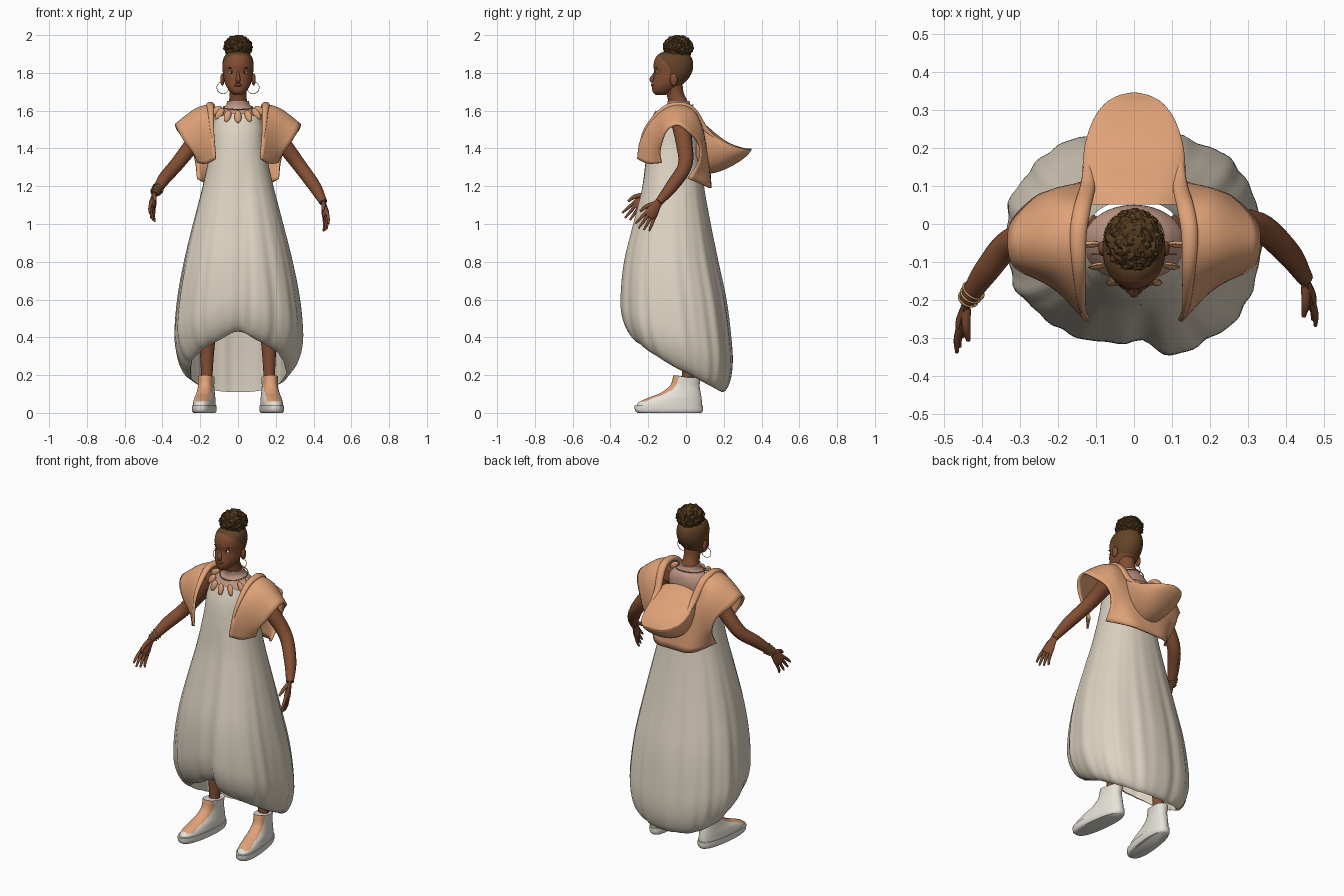
import bpy, bmesh, math
from math import sin, cos, pi, exp, sqrt
from mathutils import Vector, noise

if "Cube" in bpy.data.objects:
    bpy.data.objects.remove(bpy.data.objects["Cube"])


def material(name, r, g, b):
    m = bpy.data.materials.new(name)
    m.use_nodes = True
    m.diffuse_color = (r, g, b, 1)
    m.node_tree.nodes["Principled BSDF"].inputs["Base Color"].default_value = (r, g, b, 1)
    return m


skin = material("brown skin", .225, .076, .033)
cropped = material("cropped hair", .125, .056, .02)
curls = material("dark curls", .09, .043, .014)
cream = material("cream cloth", .72, .65, .535)
peach = material("peach cloth", .74, .36, .185)
white = material("white leather", .8, .77, .7)
gold = material("gold", .5, .28, .12)
sheer = material("sheer pink", .52, .31, .235)
lip = material("lip", .16, .04, .028)
dark = material("dark eye", .015, .01, .008)


def smooth_path(pts, n):
    """Catmull-Rom through tuples of any size."""
    P = [Vector(p) for p in pts]
    P = [2 * P[0] - P[1]] + P + [2 * P[-1] - P[-2]]
    out = []
    for i in range(1, len(P) - 2):
        a, b, c, d = P[i - 1:i + 3]
        for k in range(n):
            t = k / n
            out.append(b + (c - a) * (t / 2) + (2 * a - 5 * b + 4 * c - d) * (t * t / 2)
                       + (3 * b - a - 3 * c + d) * (t ** 3 / 2))
    return out + [P[-2]]


def finish(name, bm, mats, rule=None, mirror=False, thick=0, angle=50):
    bmesh.ops.recalc_face_normals(bm, faces=bm.faces)
    if rule:
        for f in bm.faces:
            f.material_index = int(rule(f.calc_center_median()))
    me = bpy.data.meshes.new(name)
    bm.to_mesh(me)
    bm.free()
    for m in mats:
        me.materials.append(m)
    me.shade_smooth()
    me.set_sharp_from_angle(angle=math.radians(angle))
    ob = bpy.data.objects.new(name, me)
    bpy.context.collection.objects.link(ob)
    if mirror:
        ob.modifiers.new("Mirror", 'MIRROR')
    if thick:
        sol = ob.modifiers.new("Solidify", 'SOLIDIFY')
        sol.thickness, sol.offset = thick, 0
    return ob


def surface(name, rings, mats, closed=True, caps=True, **kw):
    bm = bmesh.new()
    grid = [[bm.verts.new(p) for p in r] for r in rings]
    n = len(grid[0])
    for a, b in zip(grid, grid[1:]):
        for i in range(n if closed else n - 1):
            j = (i + 1) % n
            bm.faces.new((a[i], a[j], b[j], b[i]))
    if closed and caps:
        bm.faces.new(grid[0])
        bm.faces.new(grid[-1])
    return finish(name, bm, mats, **kw)


def patch(name, rows, mat, **kw):
    cols = [smooth_path(c, 5) for c in zip(*[smooth_path(r, 5) for r in rows])]
    rings = [[(max(0, p.x), p.y, p.z) for p in r] for r in zip(*cols)]
    return surface(name, rings, [mat], closed=False, **kw)


def tube(name, pts, mat, ref=(0, 1, 0), flat=1, seg=14, n=5, **kw):
    path = smooth_path(pts, n)
    rings = []
    for i, p in enumerate(path):
        t = (path[min(i + 1, len(path) - 1)] - path[max(i - 1, 0)]).to_3d().normalized()
        u = Vector(ref)
        u = (u - t * u.dot(t)).normalized()
        v = t.cross(u) * flat
        rings.append([p.to_3d() + (u * cos(2 * pi * k / seg) + v * sin(2 * pi * k / seg)) * p[3]
                      for k in range(seg)])
    return surface(name, rings, [mat], **kw)


def blob(name, loc, size, mat, rot=(0, 0, 0), **kw):
    bm = bmesh.new()
    bmesh.ops.create_uvsphere(bm, u_segments=20, v_segments=12, radius=1)
    bmesh.ops.scale(bm, vec=size, verts=bm.verts)
    if kw.get("mirror"):
        bmesh.ops.translate(bm, vec=loc, verts=bm.verts)
        loc = (0, 0, 0)
    ob = finish(name, bm, [mat], **kw)
    ob.location, ob.rotation_euler = loc, rot
    return ob


def hoop(name, loc, radius, minor, mat, axis=(0, 0, 1)):
    rot = Vector(axis).to_track_quat('Z', 'Y').to_euler()
    bpy.ops.mesh.primitive_torus_add(location=loc, rotation=rot, major_radius=radius,
                                     minor_radius=minor, major_segments=32, minor_segments=8)
    ob = bpy.context.object
    ob.name = name
    ob.data.materials.append(mat)
    ob.data.shade_smooth()


def oval(a, half, front, back, power=1.0):
    c, s = cos(a), sin(a)
    return (half * math.copysign(abs(c) ** power, c),
            (front + back) / 2 + (back - front) / 2 * math.copysign(abs(s) ** power, s))


def stack(name, sections, mats, seg=48, power=1.0, move=lambda p: p, n=6, **kw):
    """Horizontal ovals given as (height, half width, front, back)."""
    rings = [[move(Vector((*oval(2 * pi * k / seg, w, f, b, power), z))) for k in range(seg)]
             for z, w, f, b in smooth_path(sections, n)]
    return surface(name, rings, mats, **kw)


# Head with a cropped hairline
def hairline(c):
    return c.z > 1.75 and c.y > -.085 - max(0, c.z - 1.83) * .95

stack("head", [(1.683, .02, -.16, -.11), (1.7, .042, -.176, -.07), (1.73, .062, -.18, -.03),
               (1.76, .073, -.175, .005), (1.8, .08, -.168, .03), (1.84, .083, -.172, .038),
               (1.88, .076, -.161, .03), (1.905, .055, -.135, .005), (1.917, .02, -.09, -.04)],
      [skin, cropped], rule=hairline, seg=72, n=8)
tube("nose", [(0, -.162, 1.805, .006), (0, -.172, 1.785, .009), (0, -.181, 1.767, .013),
              (0, -.172, 1.755, .012)], skin, ref=(1, 0, 0))
blob("lips", (0, -.175, 1.736), (.022, .011, .009), lip)
blob("ears", (.083, -.065, 1.765), (.011, .02, .032), skin, mirror=True)
blob("eyes", (.034, -.153, 1.803), (.015, .01, .007), white, mirror=True)
blob("pupils", (.034, -.159, 1.803), (.006, .006, .006), dark, mirror=True)
blob("eyebrows", (.035, -.157, 1.826), (.018, .006, .0025), curls, mirror=True)
for side, label in ((1, "left"), (-1, "right")):
    hoop(label + "_earring", (side * .08, -.08, 1.722), .032, .0016, gold, (0, 1, 0))

# Curly bun
bm = bmesh.new()
bmesh.ops.create_icosphere(bm, subdivisions=5, radius=1)
for v in bm.verts:
    d = v.co.normalized()
    k = .93 + .13 * noise.noise(d * 5) + .06 * noise.noise(d * 11)
    v.co = Vector((d.x * .08 * k, d.y * .085 * k - .042, min(d.z * .069 * k + 1.935, 2)))
finish("hair_bun", bm, [curls], angle=25)

# Neck, sheer yoke and necklace
tube("neck", [(0, -.035, 1.56, .065), (0, -.04, 1.63, .052), (0, -.055, 1.68, .045),
              (0, -.07, 1.75, .05)], skin, seg=24)
stack("sheer_yoke", [(1.4, .12, -.16, .045), (1.5, .132, -.165, .05), (1.56, .13, -.135, .05),
                     (1.6, .1, -.11, .042), (1.625, .066, -.098, .026), (1.65, .057, -.098, .018)],
      [sheer])
hoop("necklace_band", (0, -.04, 1.618), .078, .003, gold, (0, -.15, 1))
for i in range(7):
    a = (i - 3) * .5
    spot = (.115 * sin(a), -.045 - .122 * cos(a), 1.568 + .035 * (1 - cos(a)))
    lean = (-.25 * cos(a), -a * .6, 0)
    blob("necklace_rim_%d" % i, spot, (.0185, .005, .034), gold, lean)
    blob("necklace_petal_%d" % i, spot, (.0165, .009, .031), peach, lean)

# Bubble dress: outer cloth rolls in at a slanted hem, then becomes the lining
shape = smooth_path([(1.6, .115, -.14, .052), (1.5, .138, -.183, .062), (1.4, .145, -.205, .072),
                     (1.2, .187, -.235, .095), (1, .238, -.28, .13), (.8, .286, -.322, .17),
                     (.6, .322, -.335, .212), (.4, .338, -.32, .238), (.2, .332, -.275, .252),
                     (.05, .32, -.22, .25)], 6)


def dress_section(z):
    for p, q in zip(shape, shape[1:]):
        if z >= q[0]:
            return p.lerp(q, max(0, (p[0] - z) / (p[0] - q[0])))
    return shape[-1]


def dress_point(a, t):
    front = -sin(a)
    top = 1.54 + .045 * front
    hem = .22 + .14 * front + .03 * front ** 2 + .04 * exp(-(cos(a) / .25) ** 2) * (front > 0)
    roll = max(0, min(1, (t - .84) / .16))
    z = top + (hem - top) * min(t, 1) + max(0, t - 1) * 1.2
    _, half, yf, yb = dress_section(z)
    x, y = oval(a, half, yf, yb, .88)
    depth = max(0, min(1, (1.35 - z) / .8))
    fold = 1 + depth * (.011 * sin(9 * a + 1) + .009 * sin(16 * a + 2 * z) + .006 * sin(27 * a))
    fold *= 1 - .24 * (1 - sqrt(1 - roll ** 2))
    mid = (yf + yb) / 2
    y = mid + (y - mid) * fold
    if front > 0:
        y += depth * (.04 * exp(-((x - .02) / .04) ** 2) - .02 * front * max(-1, min(1, x / .08)))
    return (x * fold, y, z)

levels = [i / 40 for i in range(37)] + [.92, .94, .955, .97, .98, .99, .996, 1,
                                        1.02, 1.06, 1.12, 1.2, 1.3]
surface("dress", [[dress_point(2 * pi * k / 128, t) for k in range(128)] for t in levels],
        [cream], caps=False)

# Open jacket: front panel, cap sleeve and back panel in one sweep
patch("jacket", [
    [(.12, -.255, 1.345), (.165, -.2, 1.32), (.21, -.13, 1.325)],
    [(.13, -.243, 1.43), (.185, -.187, 1.41), (.235, -.14, 1.375)],
    [(.135, -.2, 1.53), (.21, -.155, 1.505), (.285, -.128, 1.44)],
    [(.135, -.12, 1.605), (.22, -.108, 1.58), (.32, -.1, 1.5)],
    [(.13, -.04, 1.635), (.225, -.04, 1.605), (.33, -.045, 1.525)],
    [(.13, .03, 1.61), (.215, .04, 1.575), (.318, .01, 1.49)],
    [(.12, .075, 1.53), (.2, .085, 1.49), (.255, .07, 1.42)],
    [(0, .115, 1.37), (.14, .105, 1.35), (.225, .07, 1.33)],
    [(0, .13, 1.19), (.12, .118, 1.195), (.212, .01, 1.24)]], peach, mirror=True, thick=.012)
tube("collar_rolls", [(.121, -.252, 1.36, .005), (.137, -.217, 1.5, .01), (.144, -.12, 1.608, .018),
                      (.147, -.03, 1.63, .022), (.137, .04, 1.598, .023), (.122, .1, 1.505, .02),
                      (.122, .16, 1.448, .01)], peach, ref=(1, 0, 0), flat=.75, mirror=True)

# Hanging hood: a wide scoop with a sharp rim, as (y, rim height, half width, rise, drop)
hood = smooth_path([(.052, 1.5, .128, .05, .2), (.1, 1.482, .135, .045, .215),
                    (.16, 1.445, .135, .032, .172), (.22, 1.418, .127, .016, .123),
                    (.28, 1.402, .105, .008, .073), (.32, 1.395, .074, .005, .036),
                    (.339, 1.395, .04, .004, .015), (.346, 1.396, .01, .003, .005)], 5)


def hood_point(k, y, rim, half, rise, drop):
    a = k * pi / 24
    return (half * cos(a), y, rim + (rise if k < 24 else drop) * sin(a))

surface("hood", [[hood_point(k, *s) for k in range(48)] for s in hood], [peach])

# Arms and hands, posed separately
arms = {"left": [(.15, -.03, 1.54, .05), (.235, -.01, 1.43, .044), (.325, -.005, 1.31, .038),
                 (.405, -.075, 1.2, .034), (.452, -.145, 1.115, .021)],
        "right": [(-.15, -.03, 1.54, .05), (-.235, -.03, 1.43, .044), (-.325, -.05, 1.315, .038),
                  (-.39, -.125, 1.24, .034), (-.442, -.205, 1.16, .021)]}
for label, path in arms.items():
    side = 1 if label == "left" else -1
    tube(label + "_arm", path, skin)
    wrist = Vector(path[-1][:3])
    along = Vector((side * .14, -.52 if side > 0 else -.63, -.8)).normalized()
    inward = Vector((-side, 0, 0))
    across = along.cross(Vector((side, 0, 0))).normalized()
    if across.y > 0:
        across.negate()
    across = (across - inward * .3).normalized()

    def at(d, s, i=0):
        return wrist + along * d + across * s + inward * i

    tube(label + "_palm", [(*at(-.01, 0), .02), (*at(.03, 0), .027), (*at(.07, 0), .036),
                           (*at(.095, 0), .03)], skin, ref=across, flat=.45)
    for i in range(4):
        k = i - 1.5
        reach = .178 - .012 * abs(k - .3)
        tube("%s_finger_%d" % (label, i),
             [(*at(.075, k * .017), .0095), (*at(.125, k * .024, .002), .0085),
              (*at(reach, k * .029, .01), .005)], skin, ref=across, seg=8, n=3)
    tube(label + "_thumb", [(*at(.015, .012, .005), .013), (*at(.055, .045, .02), .011),
                            (*at(.095, .058, .035), .006)], skin, ref=inward, seg=8, n=3)

# Bracelets on the right wrist
lower, upper = Vector(arms["right"][-1][:3]), Vector(arms["right"][-2][:3])
for i in range(3):
    tilt = Vector((.12 * (i - 1), .1 * (i - 1), 0))
    hoop("bracelet_%d" % i, lower.lerp(upper, .1 + .13 * i), .026 + .002 * i, .003, gold,
         (upper - lower).normalized() + tilt)

# Legs and high-top shoes with a peach front strip
tube("legs", [(.165, .01, .1, .031), (.165, .01, .2, .031), (.163, .015, .34, .039),
              (.15, 0, .52, .046), (.13, -.03, .75, .06)], skin, mirror=True)


def toe_out(p):
    cuff = max(0, p.z - .145) * max(0, .01 - p.y) * 4
    return Vector((.168 + p.x - p.y * .12, p.y + p.x * .12, p.z + cuff))


def strip(c):
    return abs(c.x - .166 + c.y * .12) < .037 and -.238 < c.y < -.03 and c.z > .058

stack("shoe_uppers", [(.03, .056, -.262, .084), (.055, .054, -.252, .085), (.08, .051, -.2, .082),
                      (.105, .046, -.135, .078), (.145, .041, -.083, .072), (.187, .043, -.066, .078)],
      [white, peach], power=.85, move=toe_out, rule=strip, mirror=True)
stack("shoe_soles", [(0, .052, -.255, .082), (.012, .059, -.27, .09), (.04, .059, -.272, .09)],
      [white], power=.82, move=toe_out, n=2, mirror=True)
